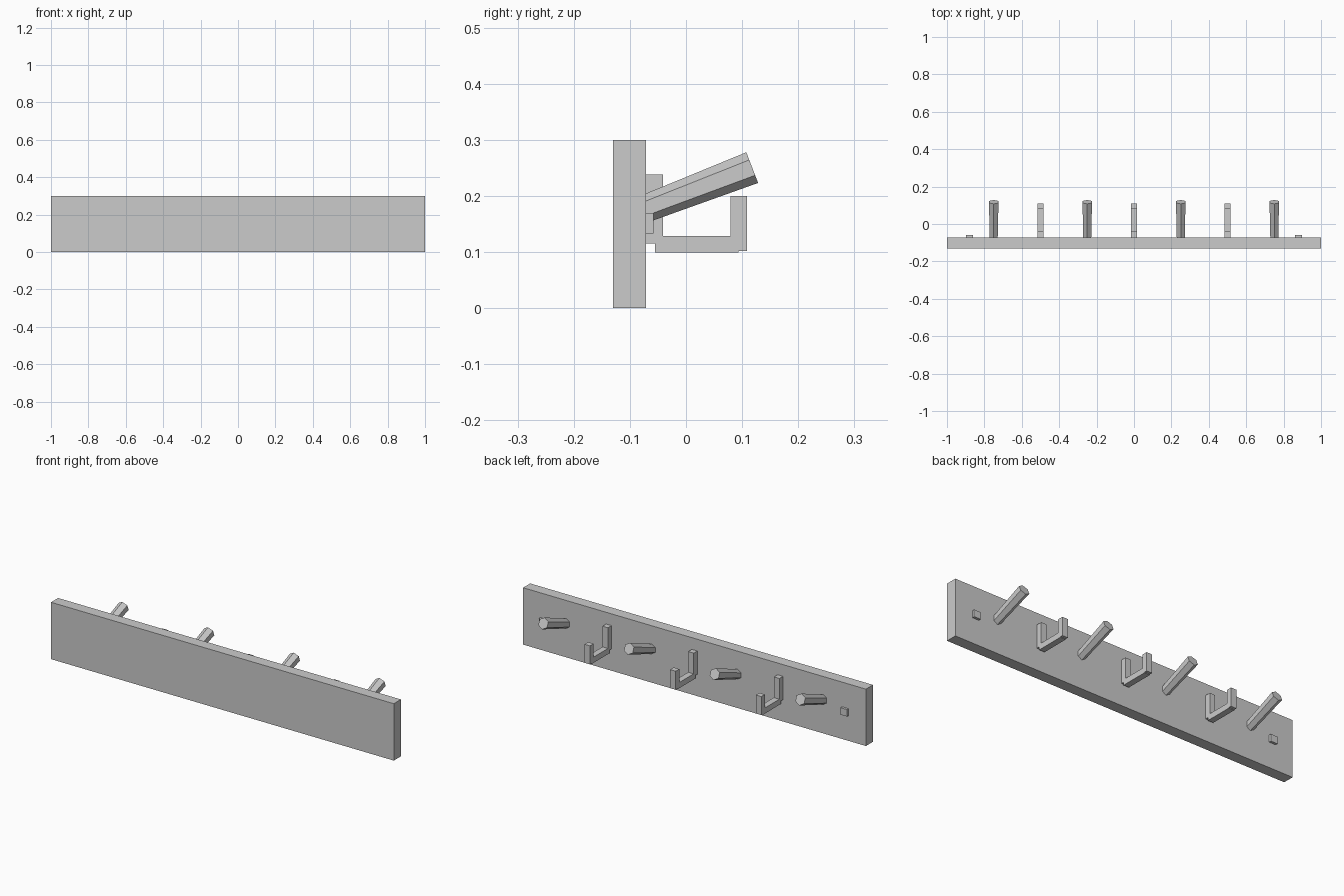
import bpy
from math import radians
from mathutils import Matrix, Vector

cube = bpy.data.objects.get("Cube")
if cube:
    bpy.data.objects.remove(cube, do_unlink=True)

grey = bpy.data.materials.new("light_grey")
grey.use_nodes = True
colour = (0.6, 0.6, 0.6, 1)
grey.diffuse_color = colour
grey.node_tree.nodes["Principled BSDF"].inputs["Base Color"].default_value = colour


def finish(name):
    obj = bpy.context.object
    obj.name = name
    obj.data.materials.append(grey)
    return obj


def box(name, x, width, y, z):
    """Box centred on x, spanning the y and z ranges."""
    bpy.ops.mesh.primitive_cube_add(size=1)
    obj = finish(name)
    size = Vector((width, y[1] - y[0], z[1] - z[0]))
    centre = Vector((x, sum(y) / 2, sum(z) / 2))
    obj.data.transform(Matrix.Translation(centre) @ Matrix.Diagonal(size).to_4x4())


def peg(x):
    """Six-sided peg that slopes up and widens slightly to its tip."""
    length = 0.215
    bpy.ops.mesh.primitive_cone_add(vertices=6, radius1=0.0243, radius2=0.0293,
                                    depth=length)
    obj = finish("peg")
    tilt = Matrix.Rotation(radians(-69), 4, "X")
    tip = Vector((x, 0.118, 0.2505))
    obj.data.transform(Matrix.Translation(tip) @ tilt
                       @ Matrix.Translation((0, 0, -length / 2)))


# Backing board
box("board", 0, 2, (-0.13, -0.071), (0, 0.3))

# Sloping pegs
for x in (-0.75, -0.25, 0.25, 0.75):
    peg(x)

# Square hooks between the pegs
for x in (-0.5, 0, 0.5):
    box("hook_back", x, 0.032, (-0.071, -0.041), (0.115, 0.238))
    box("hook_arm", x, 0.032, (-0.055, 0.094), (0.099, 0.129))
    box("hook_front", x, 0.032, (0.079, 0.109), (0.102, 0.2))

# Square screw covers near the ends
for x in (-0.88, 0.88):
    box("screw_cover", x, 0.038, (-0.071, -0.058), (0.133, 0.17))
